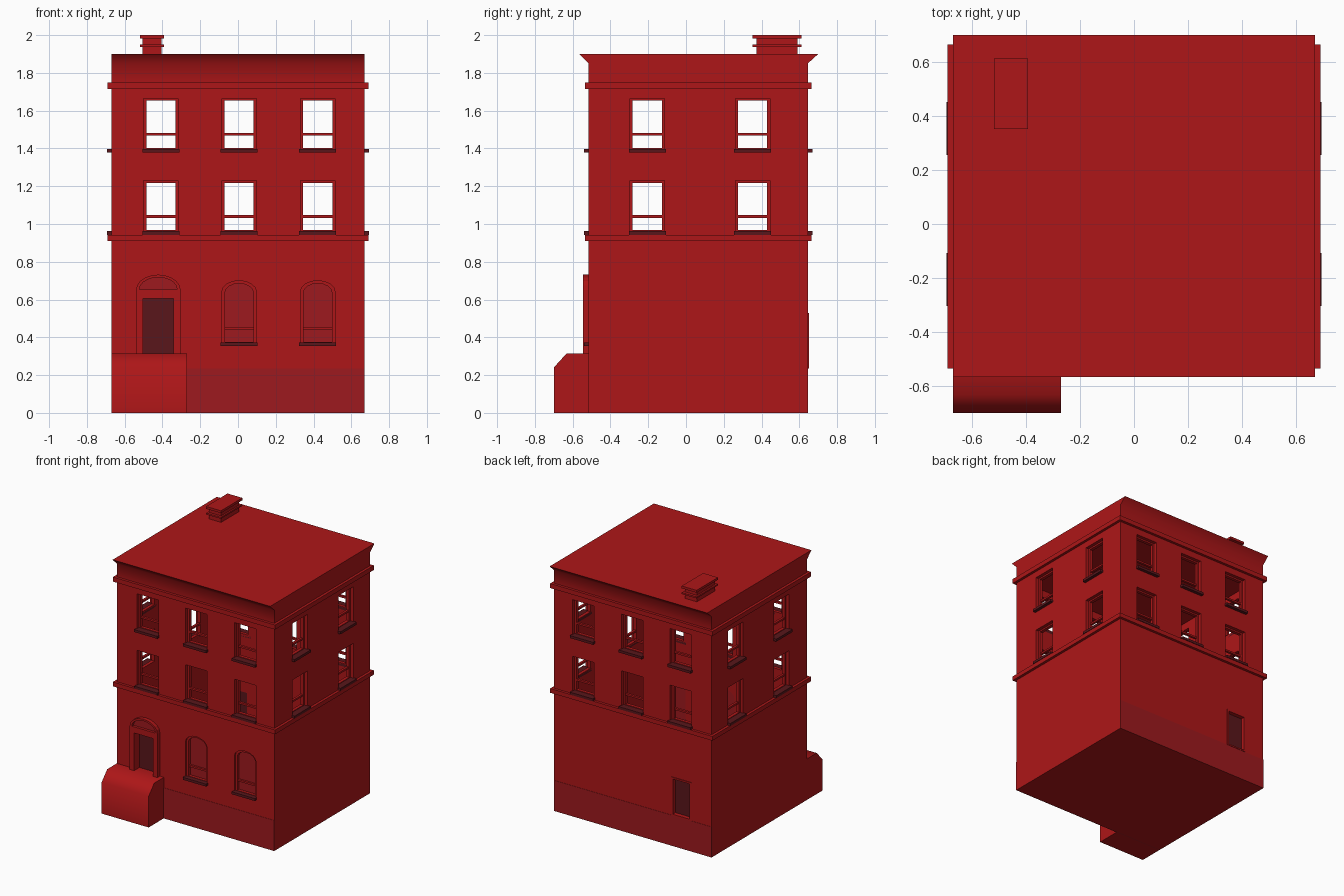
import bpy, bmesh, math

if "Cube" in bpy.data.objects:
    bpy.data.objects.remove(bpy.data.objects["Cube"])

def material(name, rgb):
    m = bpy.data.materials.new(name)
    m.diffuse_color = (*rgb, 1)
    m.use_nodes = True
    m.node_tree.nodes["Principled BSDF"].inputs["Base Color"].default_value = m.diffuse_color
    return m

RED = material("red", (0.42, 0.008, 0.009))
DEEP = material("deep_red", (0.34, 0.010, 0.013))
DARK = material("dark_red", (0.10, 0.008, 0.011))

W, YF, YB = 0.67, -0.515, 0.645

# Facade coordinates: u along the wall, d outward from it, z up
FACES = {
    "front": lambda u, d, z: (u, YF - d, z),
    "back": lambda u, d, z: (u, YB + d, z),
    "right": lambda u, d, z: (W + d, u, z),
    "left": lambda u, d, z: (-W - d, u, z),
}

def finish(name, bm, mat):
    bmesh.ops.recalc_face_normals(bm, faces=bm.faces[:])
    me = bpy.data.meshes.new(name)
    bm.to_mesh(me)
    bm.free()
    me.materials.append(mat)
    ob = bpy.data.objects.new(name, me)
    bpy.context.collection.objects.link(ob)
    return ob

def add_prism(bm, face, pts, d0, d1):
    f = FACES[face]
    a = [bm.verts.new(f(u, d0, z)) for u, z in pts]
    b = [bm.verts.new(f(u, d1, z)) for u, z in pts]
    bm.faces.new(a)
    bm.faces.new(b[::-1])
    n = len(pts)
    for i in range(n):
        j = (i + 1) % n
        bm.faces.new((a[i], a[j], b[j], b[i]))

def prism(name, face, pts, d0, d1, mat=RED):
    bm = bmesh.new()
    add_prism(bm, face, pts, d0, d1)
    return finish(name, bm, mat)

def ring(name, face, outer, inner, d0, d1, mat=RED):
    bm = bmesh.new()
    f = FACES[face]
    loops = [[bm.verts.new(f(u, d, z)) for u, z in pts]
             for pts, d in ((outer, d0), (outer, d1), (inner, d1), (inner, d0))]
    n = len(outer)
    for k in range(4):
        p, q = loops[k], loops[(k + 1) % 4]
        for i in range(n):
            j = (i + 1) % n
            bm.faces.new((p[i], p[j], q[j], q[i]))
    return finish(name, bm, mat)

def box(name, x0, x1, y0, y1, z0, z1, mat=RED):
    return prism(name, "front", rect(x0, x1, z0, z1), YF - y0, YF - y1, mat)

def rect(u0, u1, z0, z1):
    return [(u0, z0), (u1, z0), (u1, z1), (u0, z1)]

def arched(c, half, z0, spring, rise, n=8):
    arc = [(c + half * math.cos(math.pi * i / n), spring + rise * math.sin(math.pi * i / n))
           for i in range(n + 1)]
    if z0 == spring:
        return arc
    return [(c - half, z0), (c + half, z0)] + arc

holes = bmesh.new()
def hole(face, pts):
    add_prism(holes, face, pts, -0.08, 0.03)

# Upper sash windows on all four walls
COLS = (-0.408, 0.006, 0.422)
SIDES = (-0.205, 0.353)
for face, cols in (("front", COLS), ("back", COLS), ("right", SIDES), ("left", SIDES)):
    for c in cols:
        for z in (0.955, 1.39):
            outer = rect(c - 0.091, c + 0.091, z, z + 0.275)
            hole(face, outer)
            ring("window_frame", face, outer, rect(c - 0.077, c + 0.077, z + 0.012, z + 0.263), -0.05, -0.025)
            prism("window_rail", face, rect(c - 0.08, c + 0.08, z + 0.078, z + 0.092), -0.048, -0.03)
            prism("window_sill", face, rect(c - 0.098, c + 0.098, z - 0.012, z + 0.007), -0.05, 0.024, DARK)

# Arched ground floor windows
for c in COLS[1:]:
    outer = arched(c, 0.092, 0.365, 0.64, 0.06)
    hole("front", outer)
    ring("arched_frame", "front", outer, arched(c, 0.076, 0.375, 0.635, 0.05), -0.045, -0.012)
    prism("arched_pane", "front", outer, -0.05, -0.035, DEEP)
    prism("arched_rail", "front", rect(c - 0.08, c + 0.08, 0.442, 0.456), -0.04, -0.02)
    prism("arched_sill", "front", rect(c - 0.098, c + 0.098, 0.353, 0.372), -0.05, 0.024, DARK)

# Front door with jambs, lintel and fanlight
dc = -0.422
hole("front", rect(dc - 0.08, dc + 0.08, 0.315, 0.605))
prism("front_door", "front", rect(dc - 0.08, dc + 0.08, 0.315, 0.605), -0.05, -0.035, DARK)
for s in (-1, 1):
    u0, u1 = sorted((dc + s * 0.08, dc + s * 0.118))
    prism("door_jamb", "front", rect(u0, u1, 0.315, 0.605), -0.01, 0.03)
prism("door_lintel", "front", rect(dc - 0.118, dc + 0.118, 0.605, 0.65), -0.01, 0.03)
ring("fanlight_arch", "front", arched(dc, 0.118, 0.65, 0.65, 0.082, 10),
     arched(dc, 0.1, 0.652, 0.652, 0.066, 10)[:], -0.01, 0.03)
prism("fanlight_pane", "front", arched(dc, 0.11, 0.65, 0.65, 0.074, 10), -0.005, 0.01, DEEP)

# Back door
hole("back", rect(-0.49, -0.34, 0.245, 0.52))
prism("back_door", "back", rect(-0.49, -0.34, 0.245, 0.52), -0.05, -0.03, DARK)
ring("back_door_frame", "back", rect(-0.5, -0.33, 0.235, 0.53), rect(-0.487, -0.343, 0.246, 0.517), -0.02, 0.005)

# Hollow wall shell
walls = box("walls", -W, W, YF, YB, 0, 1.75)
room = box("room_cutter", -W + 0.05, W - 0.05, YF + 0.05, YB - 0.05, 0.05, 1.71)
openings = finish("opening_cutter", holes, RED)
bpy.context.view_layer.objects.active = walls
for cutter in (room, openings):
    mod = walls.modifiers.new("cut", "BOOLEAN")
    mod.operation, mod.solver, mod.object = "DIFFERENCE", "EXACT", cutter
    bpy.ops.object.modifier_apply(modifier=mod.name)
for cutter in (room, openings):
    bpy.data.objects.remove(cutter)

# Plinth faces
for face in ("front", "back"):
    prism("plinth", face, rect(-W, W, 0, 0.235), -0.01, 0.002, DEEP)

# String courses
for z0, z1 in ((0.91, 0.943), (1.715, 1.75)):
    ys = (YF - 0.02, YB + 0.022)
    bm = bmesh.new()
    for face, r in (("front", W + 0.02), ("back", W + 0.02)):
        add_prism(bm, face, rect(-r, r, z0, z1), -0.02, 0.02)
    for face in ("right", "left"):
        add_prism(bm, face, rect(YF + 0.02, YB - 0.02, z0, z1), -0.02, 0.02)
    finish("string_course", bm, RED)

# Roof block flaring outward at front and back
roof = prism("roof_cornice", "right",
             [(YF, 1.74), (YF, 1.85), (-0.566, 1.9), (0.7, 1.9), (YB, 1.85), (YB, 1.74)], 0, -2 * W)

# Entrance step block with a sloped front edge
step = prism("entrance_block", "left",
             [(YF + 0.01, 0), (-0.7, 0), (-0.7, 0.24), (-0.632, 0.315), (YF + 0.01, 0.315)], 0, -0.4)

for ob in (roof, step):
    bpy.ops.object.select_all(action="DESELECT")
    ob.select_set(True)
    bpy.context.view_layer.objects.active = ob
    bpy.ops.object.shade_smooth_by_angle(angle=math.radians(50))

# Chimney with two projecting bands
box("chimney_stack", -0.506, -0.404, 0.372, 0.59, 1.89, 1.99)
for z0, z1 in ((1.938, 1.95), (1.982, 2.0)):
    box("chimney_band", -0.518, -0.392, 0.352, 0.612, z0, z1)
